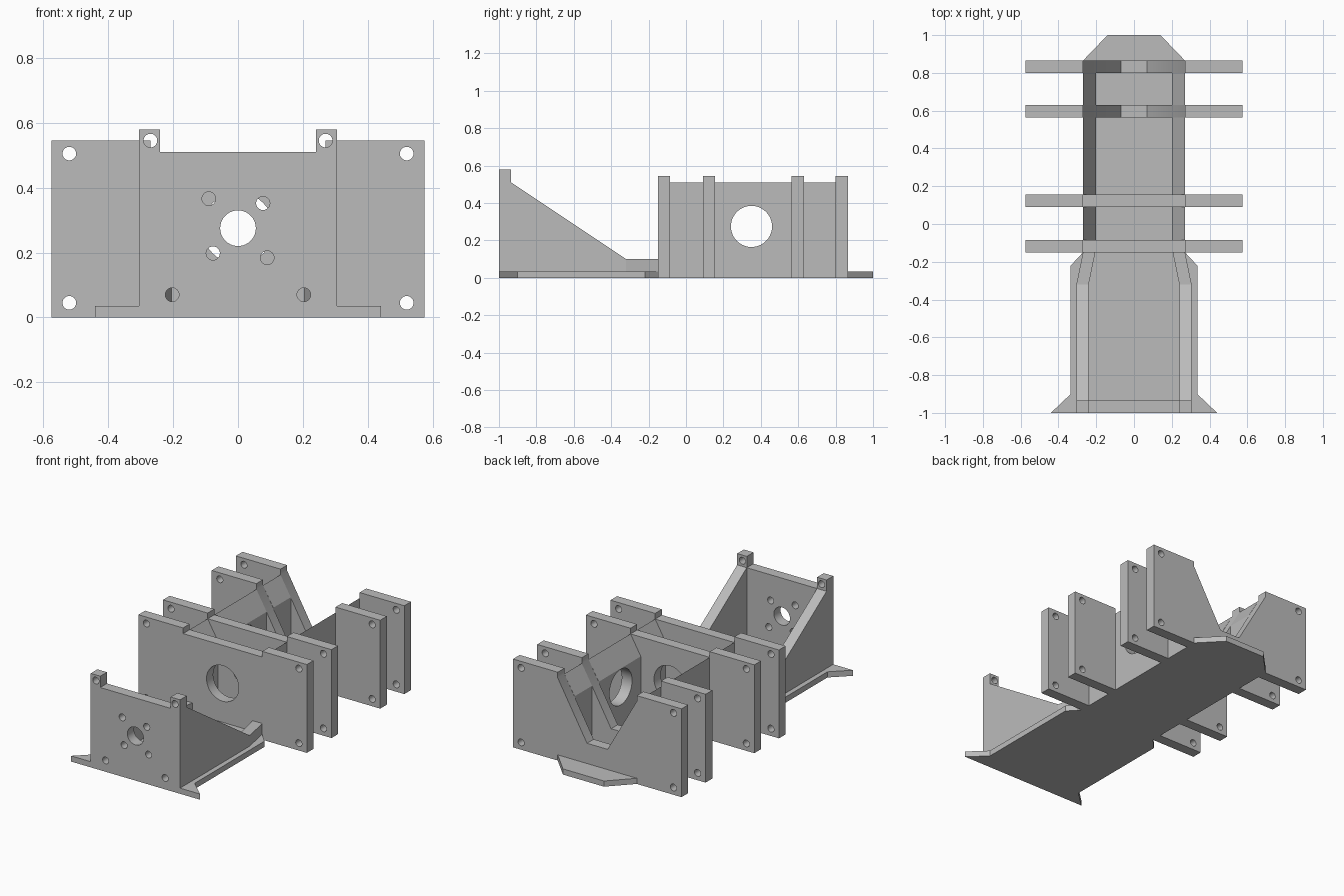
import bpy, bmesh, math
from mathutils import Matrix

cube = bpy.data.objects.get("Cube")
if cube:
    bpy.data.objects.remove(cube, do_unlink=True)

grey = bpy.data.materials.new("plain_grey")
grey.use_nodes = True
colour = (0.5, 0.5, 0.5, 1)
grey.diffuse_color = colour
grey.node_tree.nodes["Principled BSDF"].inputs["Base Color"].default_value = colour


def add_object(name, bm):
    bmesh.ops.recalc_face_normals(bm, faces=bm.faces)
    mesh = bpy.data.meshes.new(name)
    bm.to_mesh(mesh)
    bm.free()
    obj = bpy.data.objects.new(name, mesh)
    bpy.context.collection.objects.link(obj)
    return obj


def prism(name, outline, axis, lo, hi):
    """Extrude a 2D outline along one axis, from lo to hi."""
    bm = bmesh.new()
    place = {"x": lambda a, b: (lo, a, b),
             "y": lambda a, b: (a, lo, b),
             "z": lambda a, b: (a, b, lo)}[axis]
    face = bm.faces.new([bm.verts.new(place(a, b)) for a, b in outline])
    extruded = bmesh.ops.extrude_face_region(bm, geom=[face])["geom"]
    shift = [(hi - lo) * (axis == k) for k in "xyz"]
    bmesh.ops.translate(bm, vec=shift, verts=[v for v in extruded if isinstance(v, bmesh.types.BMVert)])
    obj = add_object(name, bm)
    obj.data.materials.append(grey)
    return obj


def mirrored(half):
    """Close a right-hand outline with its mirror image."""
    return half + [(-a, b) for a, b in reversed(half)]


def drill(obj, axis, holes):
    """Cut round holes (centre, radius) through an object along x or y."""
    bm = bmesh.new()
    turn = Matrix.Rotation(math.pi / 2, 4, "Y" if axis == "x" else "X")
    for centre, radius in holes:
        bmesh.ops.create_cone(bm, cap_ends=True, segments=40, radius1=radius, radius2=radius,
                              depth=0.3, matrix=Matrix.Translation(centre) @ turn)
    cutter = add_object("hole_cutter", bm)
    cutter.hide_render = True
    mod = obj.modifiers.new("holes", "BOOLEAN")
    mod.object, mod.operation, mod.solver = cutter, "DIFFERENCE", "EXACT"
    bpy.ops.object.select_all(action="DESELECT")
    bpy.context.view_layer.objects.active = obj
    obj.select_set(True)
    bpy.ops.object.modifier_apply(modifier=mod.name)
    bpy.data.objects.remove(cutter, do_unlink=True)
    bpy.ops.object.shade_smooth_by_angle(angle=math.radians(30))


T = 0.065          # plate thickness
FLOOR = 0.035      # base thickness
BODY = 0.27        # half width of the body
TOP = 0.51
AXIS_Z = 0.275     # height of the large bores
SMALL, BORE = 0.021, 0.11

# Base with flared front and tapered back
prism("base", mirrored([(0.44, -1), (0.335, -0.9), (0.335, -0.22), (BODY, -0.15),
                        (BODY, 0.865), (0.14, 1)]), "z", 0, FLOOR)

# Cross plates: two bored, two with a V notch
wing = [(BODY, FLOOR), (BODY, 0), (0.575, 0), (0.575, 0.545), (BODY, 0.545), (BODY, TOP)]
starts = [-0.15, 0.09, 0.565, 0.8]
for i, y in enumerate(starts):
    notched = i > 1
    outline = wing + [(0.07, 0.16)] if notched else wing
    plate = prism("notched_plate" if notched else "bored_plate", mirrored(outline), "y", y, y + T)
    holes = [((s * 0.52, y, z), SMALL) for s in (-1, 1) for z in (0.045, 0.505)]
    if not notched:
        holes.append(((0, y, AXIS_Z), BORE))
    drill(plate, "y", holes)

# Body side walls between the plates, bevelled in line with the notch
for y0, y1 in zip(starts, starts[1:]):
    for s in (-1, 1):
        section = [(s * 0.2, FLOOR), (s * BODY, FLOOR), (s * BODY, TOP), (s * 0.2, 0.39)]
        wall = prism("body_wall", section, "y", y0 + T, y1)
        if y1 - y0 > 0.4:
            drill(wall, "x", [((s * 0.235, 0.35, AXIS_Z), BORE)])

# Front panel with two corner posts
panel = prism("front_panel", mirrored([(0.305, FLOOR), (0.305, 0.58), (0.24, 0.58), (0.24, TOP)]),
              "y", -1, -1 + T)
holes = [((0, -1, AXIS_Z), 0.055)]
for s in (-1, 1):
    holes += [((s * BODY, -1, 0.545), SMALL), ((s * 0.203, -1, 0.07), SMALL),
              ((s * 0.09, -1, AXIS_Z - s * 0.091), SMALL),
              ((s * 0.077, -1, AXIS_Z + s * 0.077), SMALL)]
drill(panel, "y", holes)

# Sloping braces and the low rails that join them to the body
for s in (-1, 1):
    prism("side_brace", [(-1 + T, FLOOR), (-0.32, FLOOR), (-0.32, 0.1), (-1 + T, TOP)],
          "x", s * 0.24, s * 0.305)
    prism("low_rail", [(s * 0.24, -0.32), (s * 0.305, -0.32), (s * BODY, -0.15), (s * 0.205, -0.15)],
          "z", FLOOR, 0.1)
